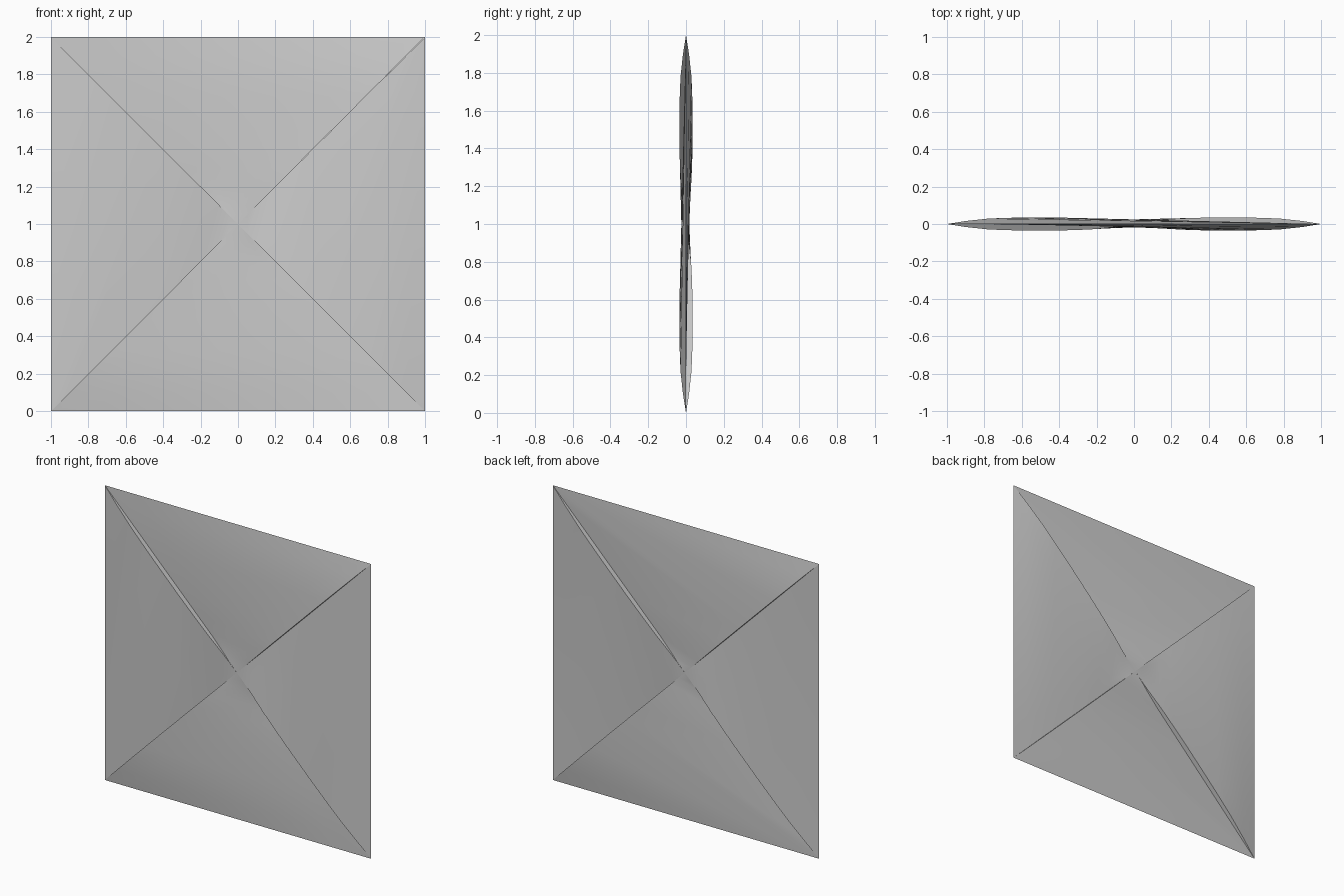
import bpy, math
from mathutils import Matrix, Vector

if "Cube" in bpy.data.objects:
    bpy.data.objects.remove(bpy.data.objects["Cube"])

# Free diagonal edges: distance from centre -> depth of raised edge, depth of tucked edge
PROFILE = [(1.0, 0.0, 0.0), (0.9, 0.016, 0.0), (0.78, 0.029, 0.0), (0.68, 0.033, 0.0),
           (0.56, 0.035, 0.0), (0.42, 0.035, 0.0), (0.3, 0.032, 0.0), (0.2, 0.027, 0.0),
           (0.1, 0.016, 0.006), (0.05, 0.013, 0.012)]
CENTRE = Vector((0, 0, 1))
HUB = Vector((0, -0.013, 0))         # half thickness at the middle
N = len(PROFILE)
K = 5                                # row where the long fold meets the raised edge


def make(name, verts, faces, xf):
    mesh = bpy.data.meshes.new(name)
    mesh.from_pydata([CENTRE + xf @ Vector(v) for v in verts], [], faces)
    mesh.update()
    ob = bpy.data.objects.new(name, mesh)
    bpy.context.collection.objects.link(ob)
    bpy.context.view_layer.objects.active = ob
    ob.select_set(True)
    bpy.ops.object.shade_smooth_by_angle(angle=math.radians(30))
    ob.select_set(False)


def folded_panel(name, xf):
    # Raised lower edge, tucked upper edge, long fold from the outer corner
    verts = [(d, -a, -d) for d, a, b in PROFILE] + [(d, -b, d) for d, a, b in PROFILE] + [HUB]
    faces = [(i, i + 1, N) for i in range(K)]
    faces += [(K, N + i + 1, N + i) for i in range(K)]
    for i in range(K, N - 1):
        faces += [(i, i + 1, N + i), (i + 1, N + i + 1, N + i)]
    faces.append((N - 1, 2 * N, 2 * N - 1))
    make(name, verts, faces, xf)


def soft_panel(name, xf, cols=8):
    # Same edges, evenly blended between them
    verts = [(d, -(a + (b - a) * j / cols), d * (2 * j / cols - 1))
             for d, a, b in PROFILE for j in range(cols + 1)]
    w = cols + 1
    faces = [(i * w + j, (i + 1) * w + j, (i + 1) * w + j + 1, i * w + j + 1)
             for i in range(N - 1) for j in range(cols)]
    verts.append(HUB)
    faces += [((N - 1) * w + j, N * w, (N - 1) * w + j + 1) for j in range(cols)]
    make(name, verts, faces, xf)


def edge_web(name, xf):
    # Narrow side wall closing the step along a diagonal
    verts = [(d, s * a, d) for d, a, b in PROFILE[1:] for s in (-1, 1)]
    faces = [(i, i + 2, i + 3, i + 1) for i in range(0, len(verts) - 2, 2)]
    verts.append((1, 0, 1))
    faces.append((0, 1, len(verts) - 1))
    make(name, verts, faces, xf)


flip = Matrix.Rotation(math.pi, 3, Vector((1, 0, 1)).normalized())   # swaps front and back
turns = [Matrix.Rotation(-k * math.pi / 2, 3, 'Y') for k in range(4)]
for k, side in enumerate(["right", "top", "left", "bottom"]):
    front = folded_panel if k % 2 == 0 else soft_panel
    front(side + "_front_panel", turns[k])
    back_side = ["top", "right", "bottom", "left"][k]
    front(back_side + "_back_panel", flip @ turns[k])
    edge_web(side + "_edge_web", turns[k])
